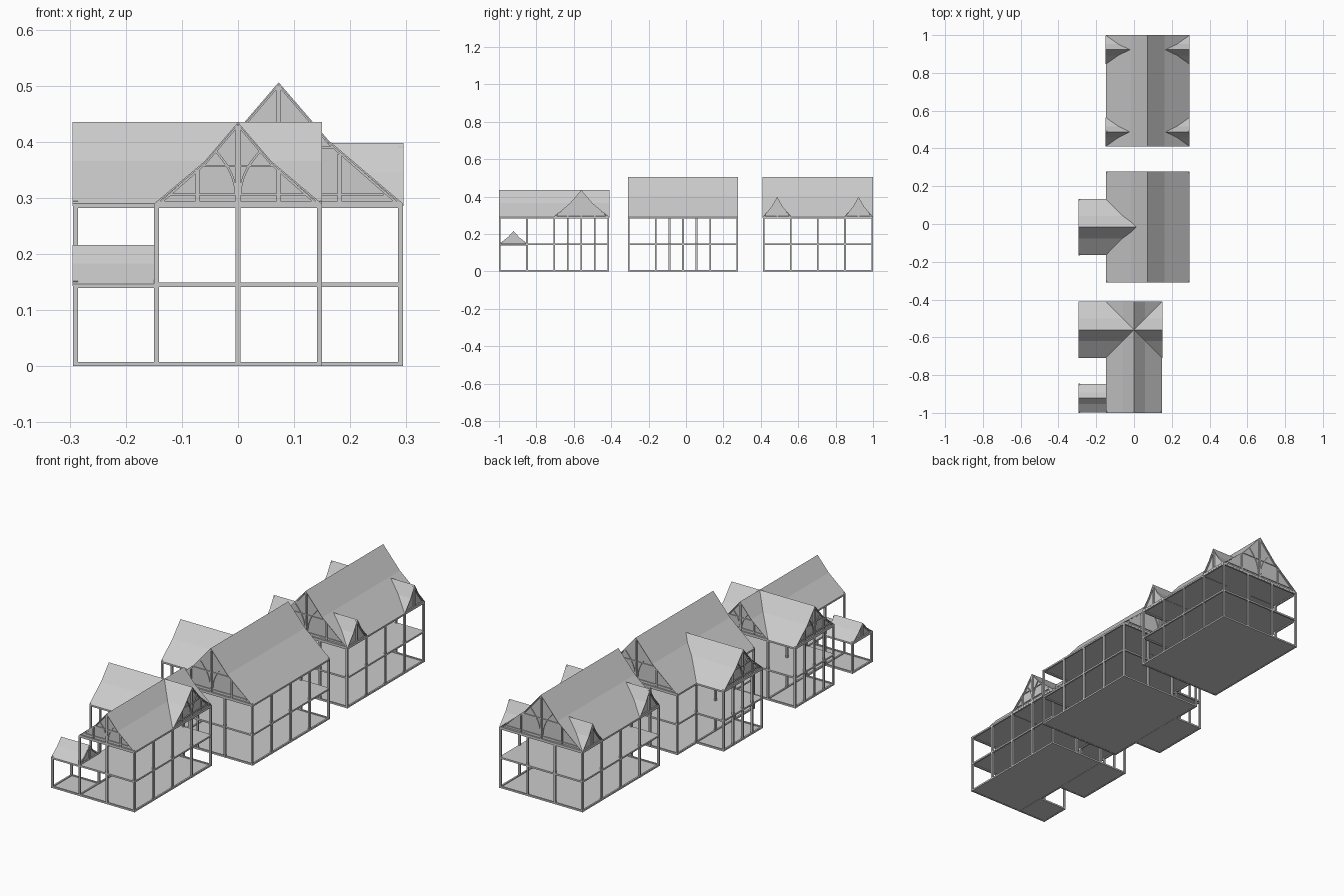
import bpy, bmesh, math
from mathutils import Vector

cube = bpy.data.objects.get("Cube")
if cube:
    bpy.data.objects.remove(cube)

GRID = 0.145          # bay spacing
EAVE = 0.29
POST = 0.009
OVER = 0.005          # roof overhang


def material(name, v):
    m = bpy.data.materials.new(name)
    m.use_nodes = True
    m.diffuse_color = (v, v, v, 1)
    m.node_tree.nodes["Principled BSDF"].inputs["Base Color"].default_value = (v, v, v, 1)
    return m


GRAY = material("plain gray", 0.6)


def finish(bm, name):
    bmesh.ops.recalc_face_normals(bm, faces=bm.faces)
    mesh = bpy.data.meshes.new(name)
    bm.to_mesh(mesh)
    bm.free()
    mesh.materials.append(GRAY)
    ob = bpy.data.objects.new(name, mesh)
    bpy.context.collection.objects.link(ob)


def place(axis, u, w, z):
    """u runs across the ridge, w along it."""
    return Vector((u, w, z)) if axis == "y" else Vector((w, u, z))


def beam(bm, a, b, t=POST):
    """Square timber between two points."""
    d = (b - a).normalized()
    ref = Vector((0, 0, 1)) if abs(d.z) < 0.99 else Vector((1, 0, 0))
    s = d.cross(ref).normalized() * t / 2
    r = s.cross(d).normalized() * t / 2
    ends = [[bm.verts.new(p + i * s + j * r) for i, j in ((-1, -1), (1, -1), (1, 1), (-1, 1))]
            for p in (a, b)]
    bm.faces.new(ends[0])
    bm.faces.new(ends[1])
    for k in range(4):
        n = (k + 1) % 4
        bm.faces.new((ends[0][k], ends[0][n], ends[1][n], ends[1][k]))


def prism(bm, axis, section, w0, w1):
    """Section in (u, z) swept along the ridge direction."""
    a = [bm.verts.new(place(axis, u, w0, z)) for u, z in section]
    b = [bm.verts.new(place(axis, u, w1, z)) for u, z in section]
    bm.faces.new(a)
    bm.faces.new(b)
    for k in range(len(a)):
        n = (k + 1) % len(a)
        bm.faces.new((a[k], a[n], b[n], b[k]))


def slopes(c, half, base, rise, grow=0.0, drop=0.0):
    """Bell-cast roof line, steep above and flatter near the eaves."""
    right = [(0.41 * half, base + 0.52 * rise - drop), (half + grow, base - drop)]
    return ([(c - u, z) for u, z in reversed(right)] + [(c, base + rise - drop)]
            + [(c + u, z) for u, z in right])


def roof(name, axis, c, half, base, rise, w0, w1):
    outer = slopes(c, half, base, rise, 0.004)
    inner = slopes(c, half, base, rise, 0.004, 0.004)
    bm = bmesh.new()
    prism(bm, axis, outer + inner[::-1], w0, w1)
    finish(bm, name)


def gable(name, axis, c, half, base, rise, w, out):
    """Infill panel with a timber truss on its outer face; out is +1 or -1."""
    bm = bmesh.new()
    prism(bm, axis, slopes(c, half, base, rise, 0, 0.003), w - out * 0.004, w - out * 0.002)
    finish(bm, name + "_panel")
    bm = bmesh.new()
    line = slopes(c, half, base, rise, 0, 0.005)

    def strut(u0, z0, u1, z1, size=0.007):
        beam(bm, place(axis, u0, w, z0), place(axis, u1, w, z1), size)

    for p, q in zip(line, line[1:]):
        strut(*p, *q, 0.004)
    strut(c - half, base, c + half, base, POST)
    strut(c, base, c, base + rise - 0.006, POST)
    if half > 0.1:
        strut(c - half * 0.86, base + 0.016, c + half * 0.86, base + 0.016, 0.004)
        strut(c - half * 0.45, base + 0.46 * rise, c + half * 0.45, base + 0.46 * rise, 0.004)
        for s in (-1, 1):
            u = c + s * half / 2
            strut(u, base, u, base + 0.41 * rise)
            # curved brace from the king post to the rafter
            arc = [(c + s * half * (0.03 + 0.24 * t * t), base + rise * (0.12 + 0.52 * t))
                   for t in (i / 6 for i in range(7))]
            for p, q in zip(arc, arc[1:]):
                strut(*p, *q, 0.004)
    finish(bm, name + "_truss")


def frame(name, x0, x1, y0, y1, levels, extra=()):
    """Posts on the bay grid around a rectangle, with rails."""
    nx, ny = round((x1 - x0) / GRID), round((y1 - y0) / GRID)
    xs = [x0 + (x1 - x0) * i / nx for i in range(nx + 1)]
    ys = [y0 + (y1 - y0) * i / ny for i in range(ny + 1)]
    spots = {(x, y) for x in xs for y in ys if x in (xs[0], xs[-1]) or y in (ys[0], ys[-1])}
    bm = bmesh.new()
    for x, y in sorted(spots | set(extra)):
        beam(bm, Vector((x, y, 0)), Vector((x, y, levels[-1])))
    for z in levels:
        h = max(z - 0.004, 0.004)
        for a, b in (((x0, y0), (x1, y0)), ((x1, y0), (x1, y1)),
                     ((x1, y1), (x0, y1)), ((x0, y1), (x0, y0))):
            beam(bm, Vector((*a, h)), Vector((*b, h)), 0.008)
    finish(bm, name + "_posts_and_rails")


def floors(name, x0, x1, y0, y1, levels):
    bm = bmesh.new()
    for z in levels:
        lo = max(z - 0.003, 0.001)
        prism(bm, "y", [(x0, lo), (x1, lo), (x1, lo + 0.003), (x0, lo + 0.003)], y0, y1)
    finish(bm, name + "_floors")


def house(name, x0, x1, y0, y1, rise):
    levels = (0, 0.149, EAVE)
    c, half = (x0 + x1) / 2, (x1 - x0) / 2
    frame(name, x0, x1, y0, y1, levels)
    floors(name, x0, x1, y0, y1, levels)
    roof(name + "_roof", "y", c, half, EAVE, rise, y0 - OVER, y1 + OVER)
    gable(name + "_front_gable", "y", c, half, EAVE, rise, y0, -1)
    gable(name + "_back_gable", "y", c, half, EAVE, rise, y1, 1)


def wing(name, yc, reach, rise, levels=(0, 0.149, EAVE), half=GRID, base=EAVE):
    """Side wing on the right, its roof running in to x = reach."""
    x0, x1, y0, y1 = -2 * GRID, -GRID, yc - half, yc + half
    mid = [(x0, yc + s * half / 2) for s in (-1, 1)] if half > 0.1 else []
    frame(name, x0, x1, y0, y1, levels, mid)
    floors(name, x0, x1, y0, y1, levels if half > 0.1 else levels[:1])
    roof(name + "_roof", "x", yc, half, base, rise, x0 - OVER, reach)
    gable(name + "_gable", "x", yc, half, base, rise, x0, -1)


def dormer(name, yc, x, side, half, rise, depth):
    a, b = x + side * OVER, x - side * depth
    roof(name + "_roof", "x", yc, half, EAVE, rise, min(a, b), max(a, b))
    gable(name + "_gable", "x", yc, half, EAVE, rise, x, side)


# front house: side wing, matching cross gable and low porch
front_y = -0.995
house("front_house", -GRID, GRID, front_y, front_y + 4 * GRID, 0.145)
wing("front_wing", front_y + 3 * GRID, 0, 0.145)
dormer("front_cross_gable", front_y + 3 * GRID, GRID, 1, GRID, 0.145, GRID)
wing("porch", front_y + GRID / 2, -GRID, 0.069, (0, 0.147), GRID / 2, 0.147)
gable("porch_inner", "x", front_y + GRID / 2, GRID / 2, 0.147, 0.069, -GRID, 1)

# middle house: wider, with one side wing
mid_y = -0.306
house("middle_house", -GRID, 2 * GRID, mid_y, mid_y + 4 * GRID, 0.216)
wing("middle_wing", mid_y + 2 * GRID, 0.01, 0.145)

# back house: four small dormers
back_y = 0.415
house("back_house", -GRID, 2 * GRID, back_y, back_y + 4 * GRID, 0.216)
for x, side, label in ((-GRID, -1, "right"), (2 * GRID, 1, "left")):
    for bay, end in ((0.5, "front"), (3.5, "back")):
        dormer(f"{end}_{label}_dormer", back_y + bay * GRID, x, side, GRID / 2, 0.108, GRID)
